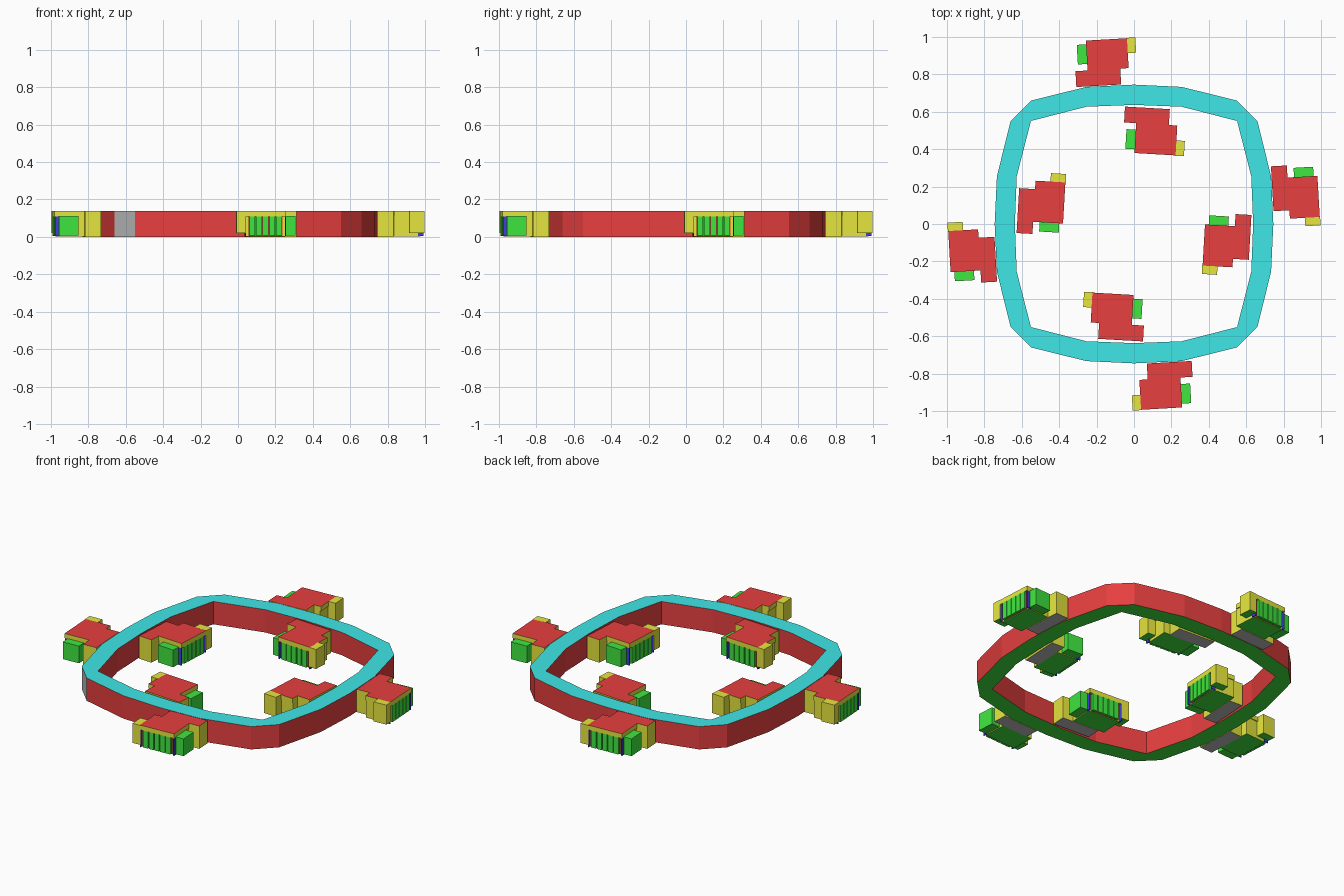
import bpy, math
from mathutils import Matrix, Vector

if "Cube" in bpy.data.objects:
    bpy.data.objects.remove(bpy.data.objects["Cube"])


def material(name, col):
    m = bpy.data.materials.new(name)
    m.diffuse_color = (*col, 1)
    m.use_nodes = True
    m.node_tree.nodes["Principled BSDF"].inputs["Base Color"].default_value = m.diffuse_color
    return m


MATS = {n: material(n, c) for n, c in {
    "red": (.8, .05, .05), "green": (.05, .8, .05), "yellow": (.8, .8, .05),
    "cyan": (.05, .8, .8), "blue": (.05, .05, .8), "grey": (.5, .5, .5)}.items()}


def mesh_object(name, verts, faces, cols):
    me = bpy.data.meshes.new(name)
    me.from_pydata(verts, [], faces)
    names = list(dict.fromkeys(cols))
    for n in names:
        me.materials.append(MATS[n])
    for p, c in zip(me.polygons, cols):
        p.material_index = names.index(c)
    ob = bpy.data.objects.new(name, me)
    bpy.context.collection.objects.link(ob)
    return ob


def box(name, place, flip, x, y, z, side, top, bottom):
    """Box with coloured top, sides and bottom, placed by a matrix; flip mirrors it in y."""
    if flip:
        y = (-y[1], -y[0])
    v = [(a, b, c) for c in z for a, b in
         ((x[0], y[0]), (x[1], y[0]), (x[1], y[1]), (x[0], y[1]))]
    f = [(3, 2, 1, 0), (4, 5, 6, 7)] + [(i, (i + 1) % 4, (i + 1) % 4 + 4, i + 4) for i in range(4)]
    mesh_object(name, v, f, [bottom, top] + [side] * 4).matrix_world = place


# Ring wall: one quarter of the outline turned four times
H = 0.138
outer_q = [(.55, .66), (.255, .733), (0, .745), (-.255, .733), (-.55, .66)]
inner_q = [(.551, .551), (.255, .627), (0, .637), (-.255, .627), (-.551, .551)]


def turned(quarter):
    return [Matrix.Rotation(k * math.pi / 2, 2) @ Vector(p) for k in range(4) for p in quarter]


outer, inner = turned(outer_q), turned(inner_q)
n = len(outer)
verts = [(p.x, p.y, z) for ring in (outer, inner) for z in (0, H) for p in ring]
faces, cols = [], []
for i in range(n):
    j = (i + 1) % n
    mid = (outer[i] + outer[j]) / 2
    corner = mid.x < -.58 and mid.y < -.58
    faces += [(i, j, n + j, n + i), (n + i, n + j, 3 * n + j, 3 * n + i),
              (j, i, 2 * n + i, 2 * n + j), (2 * n + j, 2 * n + i, 3 * n + i, 3 * n + j)]
    cols += ["grey" if corner else "red", "cyan", "green", "red"]
wall = mesh_object("ring_wall", verts, faces, cols)
# inner corners are single points, so merge the doubles there
wall.modifiers.new("weld", "WELD").merge_threshold = 0.002


def unit(place, flip):
    def b(name, *a):
        box(name, place, flip, *a)
    # main housing: core, roof and end posts
    b("housing_core", (-.105, .105), (-.062, .08), (.003, .11), "yellow", "red", "green")
    b("housing_roof", (-.11, .11), (-.08, .08), (.11, H), "yellow", "red", "yellow")
    b("fin_backing", (-.09, .09), (-.066, -.06), (.006, .11), "red", "red", "green")
    for s in (-1, 1):
        b("end_post", (s * .107 - .003, s * .107 + .003), (-.078, -.05), (.004, .11),
          "blue", "blue", "blue")
    # row of cooling fins
    for i in range(5):
        cx = -.072 + .036 * i
        b("fin", (cx - .0155, cx + .0155), (-.08, -.06), (.008, .11), "green", "green", "green")
    # blocks on the two ends and the link to the wall
    b("end_block_low", (.105, .16), (-.06, .045), (.008, .112), "green", "green", "green")
    b("end_block_tall", (-.155, -.105), (-.082, .0), (.02, H), "yellow", "yellow", "green")
    b("link_block", (-.065, .175), (.08, .165), (.0, H), "yellow", "red", "grey")


# Four outer and four mirrored inner units around the ring
for k in range(4):
    turn = Matrix.Rotation(k * math.pi / 2, 4, "Z")
    a = math.radians(3.3)
    unit(turn @ Matrix.Translation((.143, -.907, 0)) @ Matrix.Rotation(a, 4, "Z"), False)
    unit(turn @ Matrix.Translation((-.117, -.453, 0)) @ Matrix.Rotation(-a, 4, "Z"), True)
